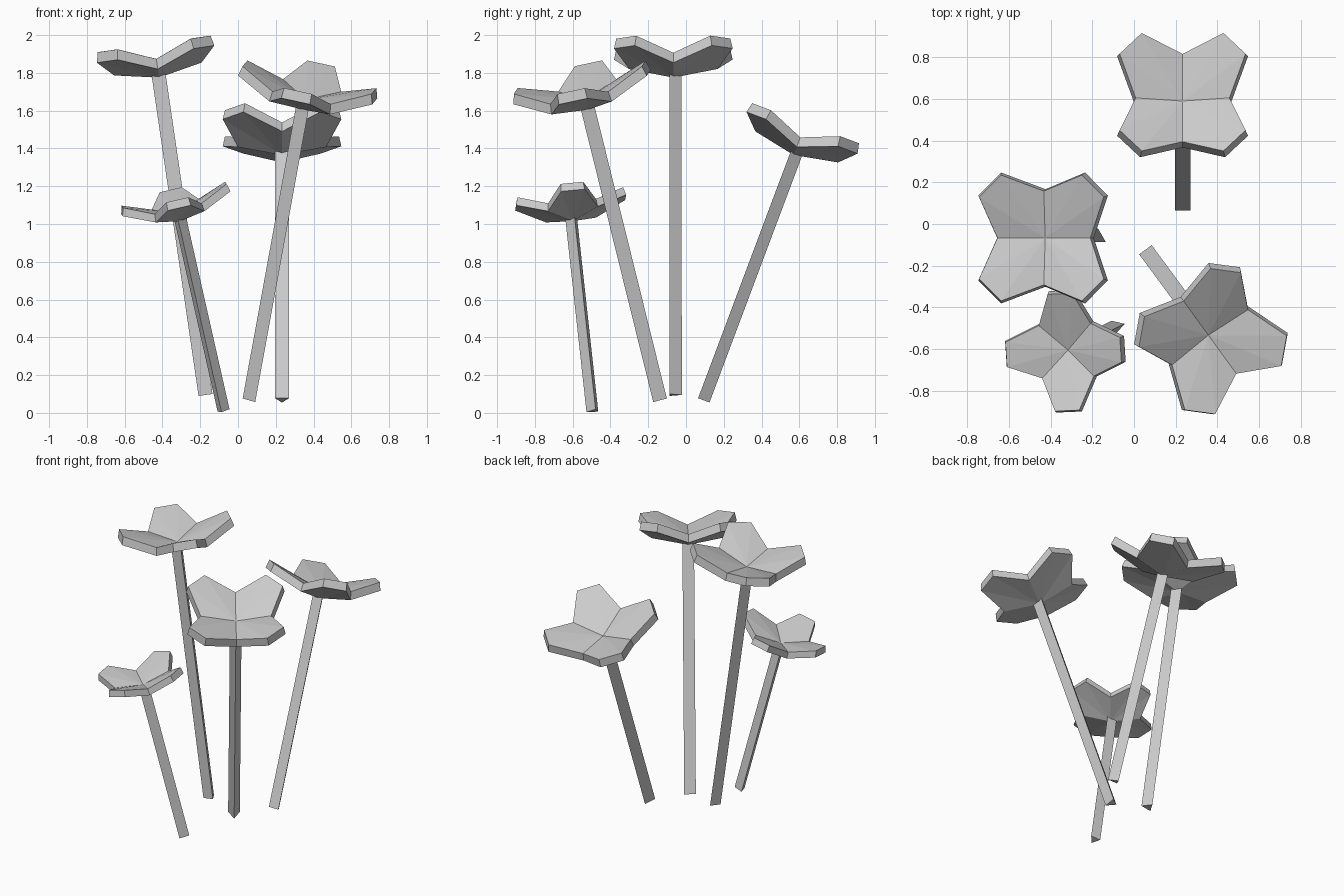
import bpy, bmesh, math
from mathutils import Vector, Matrix

cube = bpy.data.objects.get("Cube")
if cube:
    bpy.data.objects.remove(cube, do_unlink=True)

# Single plain grey
grey = bpy.data.materials.new("plain_grey")
grey.use_nodes = True
colour = (0.6, 0.6, 0.6, 1)
grey.diffuse_color = colour
grey.node_tree.nodes["Principled BSDF"].inputs["Base Color"].default_value = colour


def finish(bm, name, matrix):
    bmesh.ops.recalc_face_normals(bm, faces=bm.faces)
    mesh = bpy.data.meshes.new(name)
    bm.to_mesh(mesh)
    bm.free()
    mesh.materials.append(grey)
    obj = bpy.data.objects.new(name, mesh)
    obj.matrix_world = matrix
    bpy.context.collection.objects.link(obj)


def blossom(name, matrix, scale):
    """Four blunt petals forming a shallow, thick cup."""
    bm = bmesh.new()
    outline = []
    for i in range(4):
        turn = Matrix.Rotation(i * math.pi / 2, 3, 'Z')
        for point in ((0.225, 0, 0.1), (0.302, 0.196, 0.18), (0.196, 0.302, 0.18)):
            outline.append(turn @ Vector(point))

    def layer(spread, drop, centre_height):
        centre = bm.verts.new((0, 0, centre_height * scale))
        rim = [bm.verts.new(Vector((p.x * spread, p.y * spread, p.z - drop)) * scale)
               for p in outline]
        for i in range(len(rim)):
            bm.faces.new((centre, rim[i - 1], rim[i]))
        return rim

    top = layer(1, 0, 0.056)
    under = layer(1.04, 0.054, 0)
    for i in range(len(top)):
        bm.faces.new((top[i - 1], top[i], under[i], under[i - 1]))
    finish(bm, name, matrix)


def stem(name, matrix, length, radius):
    """Three-sided stalk hanging below the blossom."""
    bm = bmesh.new()
    bmesh.ops.create_cone(bm, cap_ends=True, segments=3, radius1=radius,
                          radius2=radius, depth=length)
    apex = max(bm.verts, key=lambda v: v.co.y).co
    spin = math.pi / 2 - math.atan2(apex.y, apex.x)
    bmesh.ops.rotate(bm, verts=bm.verts, matrix=Matrix.Rotation(spin, 3, 'Z'))
    bmesh.ops.translate(bm, verts=bm.verts, vec=(0, 0, 0.015 - length / 2))
    finish(bm, name, matrix)


# name, stem foot, blossom base, turn about the stem, blossom scale, stem radius
flowers = [
    ("tall", (-0.172, -0.065, 0.095), (-0.418, -0.067, 1.775), 0, 1, 0.043),
    ("back", (0.233, 0.084, 0.07), (0.233, 0.57, 1.365), 0, 1, 0.043),
    ("front", (0.067, -0.14, 0.07), (0.347, -0.52, 1.605), 216, 1, 0.043),
    ("small", (-0.08, -0.49, 0.01), (-0.307, -0.6, 1.015), 48, 0.8, 0.038),
]
for name, foot, head, turn, scale, radius in flowers:
    foot, head = Vector(foot), Vector(head)
    axis = head - foot
    lean = Vector((0, 0, 1)).rotation_difference(axis).to_matrix().to_4x4()
    matrix = Matrix.Translation(head) @ lean @ Matrix.Rotation(math.radians(turn), 4, 'Z')
    blossom(name + "_blossom", matrix, scale)
    stem(name + "_stem", matrix, axis.length + 0.015, radius)
